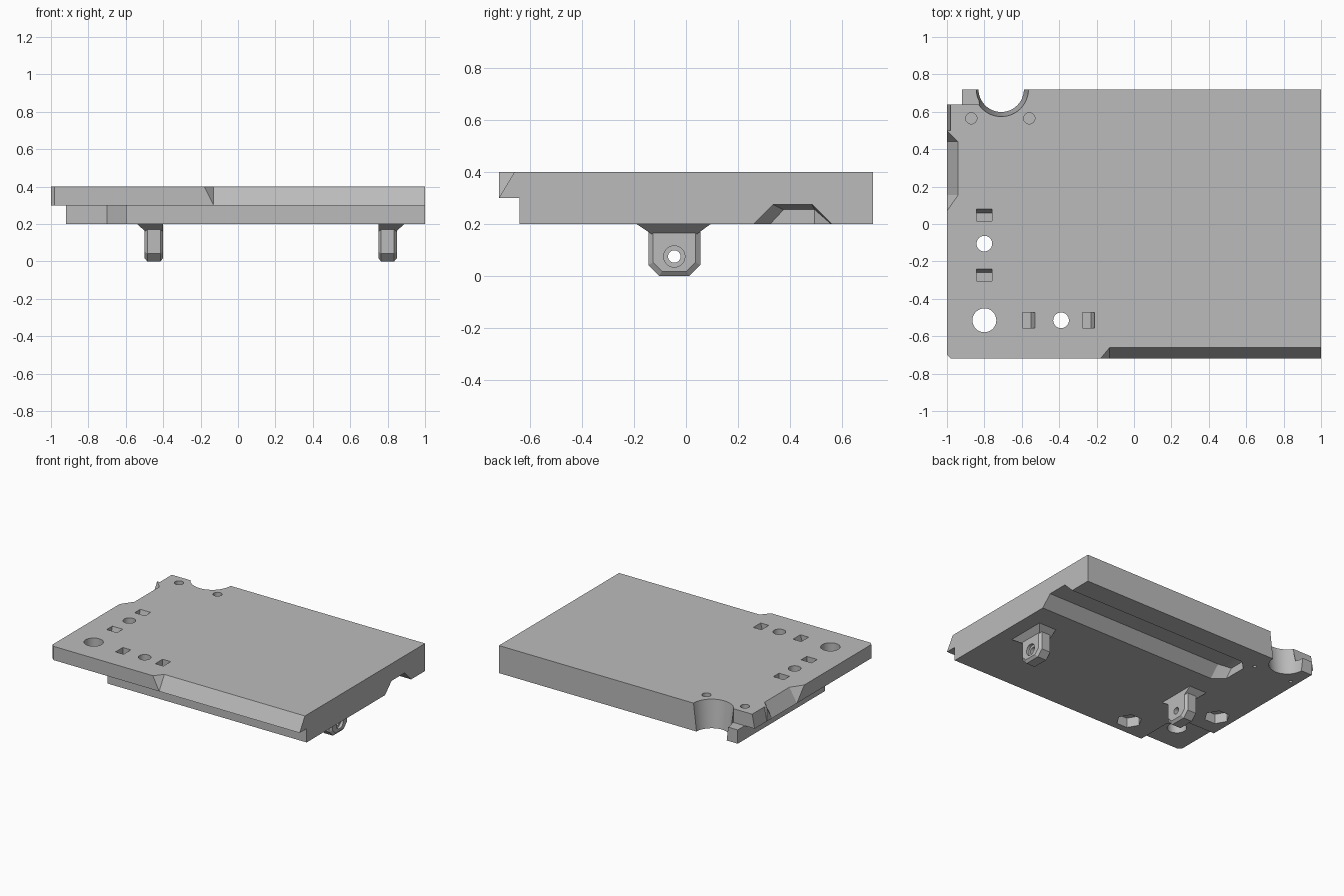
import bpy, bmesh, math
from mathutils import Vector

cube = bpy.data.objects.get("Cube")
if cube:
    bpy.data.objects.remove(cube)

grey = bpy.data.materials.new("plain grey")
grey.use_nodes = True
COLOR = (0.5, 0.5, 0.5, 1)
grey.diffuse_color = COLOR
grey.node_tree.nodes["Principled BSDF"].inputs["Base Color"].default_value = COLOR


def finish(name, bm):
    bmesh.ops.recalc_face_normals(bm, faces=bm.faces)
    mesh = bpy.data.meshes.new(name)
    bm.to_mesh(mesh)
    bm.free()
    mesh.materials.append(grey)
    obj = bpy.data.objects.new(name, mesh)
    bpy.context.collection.objects.link(obj)
    return obj


def hull(name, points):
    """Convex solid around the points."""
    bm = bmesh.new()
    verts = [bm.verts.new(p) for p in points]
    bmesh.ops.convex_hull(bm, input=verts)
    bmesh.ops.dissolve_limit(bm, angle_limit=0.01, verts=bm.verts, edges=bm.edges)
    return finish(name, bm)


def plate(name, outline, z0, z1):
    """Outline extruded upward."""
    bm = bmesh.new()
    face = bm.faces.new([bm.verts.new((x, y, z0)) for x, y in outline])
    top = bmesh.ops.extrude_face_region(bm, geom=[face])["geom"]
    bmesh.ops.translate(bm, vec=(0, 0, z1 - z0),
                        verts=[v for v in top if isinstance(v, bmesh.types.BMVert)])
    return finish(name, bm)


def box(name, x, y, z):
    return hull(name, [(a, b, c) for a in x for b in y for c in z])


def tapered(name, a, b, r0, r1, sides=32):
    """Round or polygonal solid between two points."""
    a, b = Vector(a), Vector(b)
    turn = (b - a).to_track_quat('Z', 'Y')
    points = []
    for centre, r in ((a, r0), (b, r1)):
        for i in range(sides):
            t = math.tau * i / sides
            points.append(centre + turn @ Vector((r * math.cos(t), r * math.sin(t), 0)))
    return hull(name, points)


def slope_cutter(name, place, start, end, taper0, taper1):
    """Sloped edge cut with slanted ends; place maps (along, inward, up)."""
    points = []
    for t in (-1, 2):
        for s in (0, 1.5):
            points += [place(start - s * taper0, t, t + s),
                       place(end + s * taper1, t, t + s)]
    return hull(name, points)


def combine(target, tools, operation):
    """Apply booleans and drop the tool objects."""
    for tool in tools:
        tool.hide_render = True
        mod = target.modifiers.new(tool.name, 'BOOLEAN')
        mod.operation, mod.object, mod.solver = operation, tool, 'EXACT'
    deps = bpy.context.evaluated_depsgraph_get()
    mesh = bpy.data.meshes.new_from_object(target.evaluated_get(deps))
    target.modifiers.clear()
    target.data = mesh
    for tool in tools:
        bpy.data.objects.remove(tool)


# Two-layer slab
body = plate("slab", [(-1, -.70), (-.98, -.72), (1, -.72), (1, .72), (-1, .72)], .3, .4)
lower = plate("lower_layer", [(-.6, -.64), (1, -.64), (1, .72), (-.92, .72),
                              (-.92, -.28), (-.7, -.28), (-.6, -.38)], .2, .3)
combine(body, [lower], 'UNION')

# Edge cuts: sloped front edge, left-hand edge scoop, corner step, round bite
cuts = [
    slope_cutter("front_slope", lambda u, v, w: (u, -.72 + .06 * v, .3 + .1 * w),
                 -.13, 1.2, .05, 0),
    slope_cutter("side_scoop", lambda u, v, w: (-1 + .06 * v, u, .3 + .1 * w),
                 .155, .44, .085, .06),
    slope_cutter("side_chamfer", lambda u, v, w: (-1 + .02 * v, u, .3 + .1 * w),
                 .5, .8, 0, 0),
    box("corner_step", (-1.1, -.83), (.64, .8), (.3, .5)),
    box("corner_gap", (-1.1, -.92), (.64, .8), (.1, .5)),
    tapered("round_bite", (-.71, .72, .19), (-.71, .72, .41), .12, .147, 48),
]

# Channel along the underside, open at one end and tapered at the other
channel = [(.245, .185), (.335, .275), (.485, .275), (.575, .185)]
channel_end = [(.31, .185), (.375, .255), (.495, .255), (.495, .185)]
cuts.append(hull("channel", [(x, y, z) for x in (-.44, 1.1) for y, z in channel]
                 + [(-.52, y, z) for y, z in channel_end]))

# Round holes, nut traps and blind pin holes
cuts.append(tapered("large_hole", (-.8, -.515, .1), (-.8, -.515, .5), .064, .064))
for x, y in ((-.8, -.105), (-.39, -.515)):
    cuts.append(tapered("bolt_hole", (x, y, .1), (x, y, .5), .042, .042))
    cuts.append(tapered("nut_trap", (x, y, .1), (x, y, .27), .085, .085, 6))
for x in (-.87, -.56):
    cuts.append(tapered("pin_hole", (x, .565, .3), (x, .565, .5), .03, .03))
    cuts.append(tapered("pin_vent", (x, .565, .1), (x, .565, .25), .012, .012, 12))

# Small pockets with one sloping wall
for start in (.015, -.305):
    cuts.append(hull("pocket", [(x, y, z) for x in (-.842, -.758) for y, z in
                     ((start, .33), (start, .42), (start + .045, .33),
                      (start + .065, .4), (start + .065, .42))]))
for start in (-.595, -.275):
    cuts.append(hull("pocket", [(x, y, z) for y in (-.557, -.473) for x, z in
                     ((start, .33), (start, .42), (start + .045, .33),
                      (start + .065, .4), (start + .065, .42))]))
combine(body, cuts, 'DIFFERENCE')


# Hanging lugs with a flared root and a countersunk cross hole
def octagon(scale):
    cy, cz, h, c = -.045, .1, .1, .058
    ring = [(h, -c), (h, h + .02), (-h, h + .02), (-h, -c), (-c, -h), (c, -h)]
    return [(cy + a * scale, cz + b * scale if b < 0 else cz + b) for a, b in ring]


def lug(name, side):
    def at(x):
        return .175 + side * x
    sections = ((.575, .82), (.59, 1), (.66, 1), (.675, .82))
    obj = hull(name, [(at(x), y, z) for x, s in sections for y, z in octagon(s)])
    root = hull("root", [(at(x), y, .16) for x in (.575, .67) for y in (-.13, .04)]
                + [(at(x), y, z) for x in (.575, .715) for y in (-.19, .095)
                   for z in (.2, .215)])
    combine(obj, [root], 'UNION')
    hole = tapered("hole", (at(.5), -.045, .075), (at(.75), -.045, .075), .024, .024, 24)
    sink = tapered("sink", (at(.655), -.045, .075), (at(.75), -.045, .075), .041, .041, 24)
    combine(obj, [hole, sink], 'DIFFERENCE')
    return obj


parts = [body, lug("left_lug", 1), lug("right_lug", -1)]

# Smooth curved walls, keep edges sharp
bpy.ops.object.select_all(action='DESELECT')
for part in parts:
    part.select_set(True)
bpy.context.view_layer.objects.active = body
bpy.ops.object.shade_smooth_by_angle(angle=math.radians(25))
